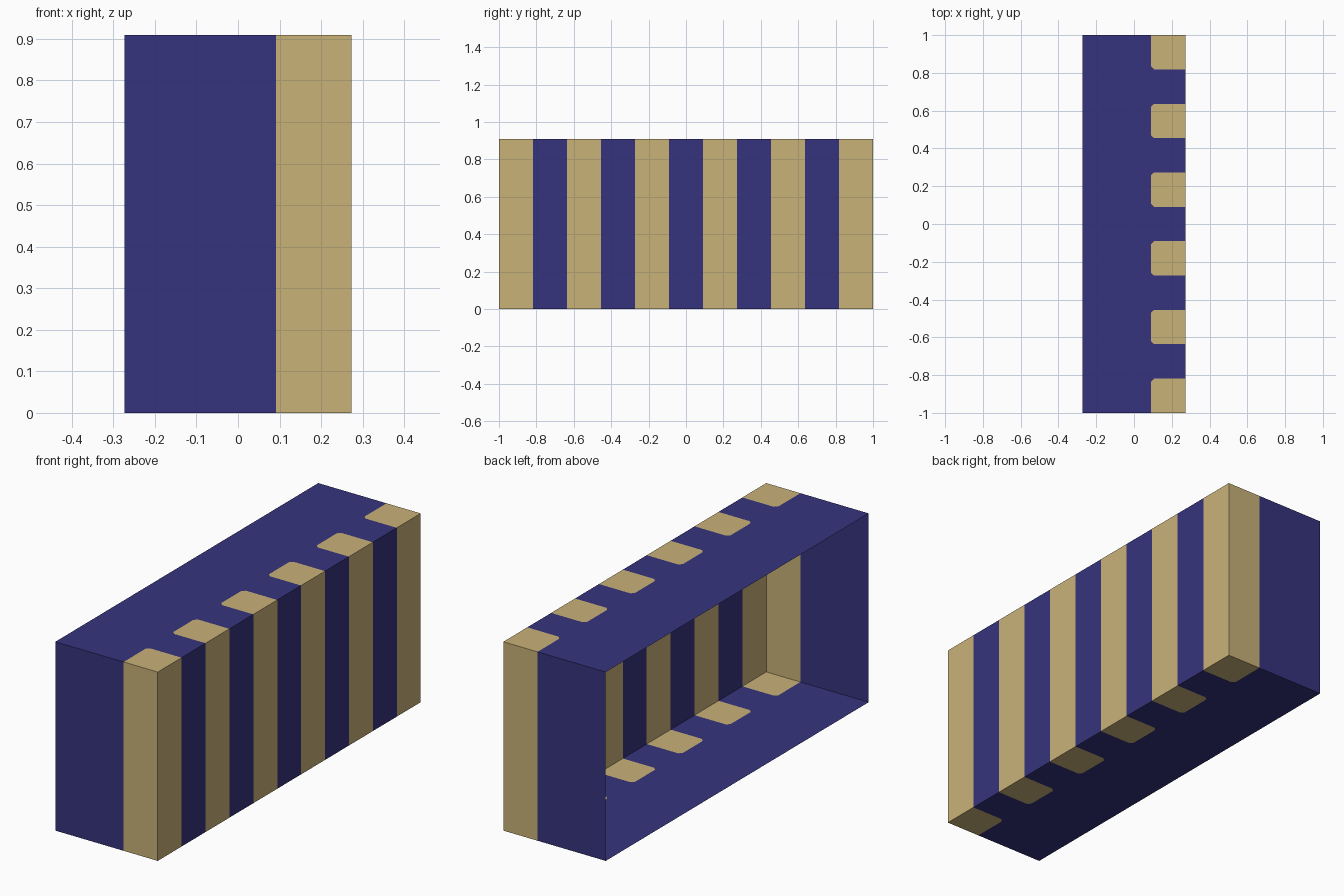
import bpy, bmesh

if "Cube" in bpy.data.objects:
    bpy.data.objects.remove(bpy.data.objects["Cube"])

U = 2 / 11                  # one stripe width
X0, XS, X1 = -1.5 * U, 0.5 * U, 1.5 * U
H = 5 * U
C = 0.015                   # clipped inner corner of each tan patch
BLUE, TAN = 0, 1


def material(name, rgb):
    m = bpy.data.materials.new(name)
    m.diffuse_color = (*rgb, 1)
    m.use_nodes = True
    m.node_tree.nodes["Principled BSDF"].inputs["Base Color"].default_value = m.diffuse_color
    return m


bm = bmesh.new()


def face(points, mat, flip=False):
    pts = points[::-1] if flip else points
    f = bm.faces.new([bm.verts.new(p) for p in pts])
    f.material_index = mat


# Top and bottom panels: blue field with tan patches along the +x edge
for z, flip in ((H, False), (0, True)):
    for i in range(11):
        a, b = -1 + i * U, -1 + (i + 1) * U
        face([(X0, a, z), (XS, a, z), (XS, b, z), (X0, b, z)], BLUE, flip)
        if i % 2:
            face([(XS, a, z), (X1, a, z), (X1, b, z), (XS, b, z)], BLUE, flip)
            continue
        patch = [(X1, a, z), (X1, b, z)]
        if i < 10:
            patch += [(XS + C, b, z), (XS, b - C, z)]
            face([(XS, b - C, z), (XS + C, b, z), (XS, b, z)], BLUE, flip)
        else:
            patch.append((XS, b, z))
        if i > 0:
            patch += [(XS, a + C, z), (XS + C, a, z)]
            face([(XS, a, z), (XS + C, a, z), (XS, a + C, z)], BLUE, flip)
        else:
            patch.append((XS, a, z))
        face(patch, TAN, flip)

# Striped +x wall
for i in range(11):
    a, b = -1 + i * U, -1 + (i + 1) * U
    face([(X1, a, 0), (X1, b, 0), (X1, b, H), (X1, a, H)], BLUE if i % 2 else TAN)

# End walls, blue with a tan band; the -x side stays open
for y, flip in ((-1, False), (1, True)):
    for a, b, mat in ((X0, XS, BLUE), (XS, X1, TAN)):
        face([(a, y, 0), (b, y, 0), (b, y, H), (a, y, H)], mat, flip)

bmesh.ops.remove_doubles(bm, verts=bm.verts, dist=1e-5)
mesh = bpy.data.meshes.new("striped_awning_box")
bm.to_mesh(mesh)
bm.free()
mesh.materials.append(material("navy blue", (0.037, 0.034, 0.205)))
mesh.materials.append(material("sandy tan", (0.584, 0.445, 0.191)))
bpy.context.collection.objects.link(bpy.data.objects.new("striped_awning_box", mesh))
